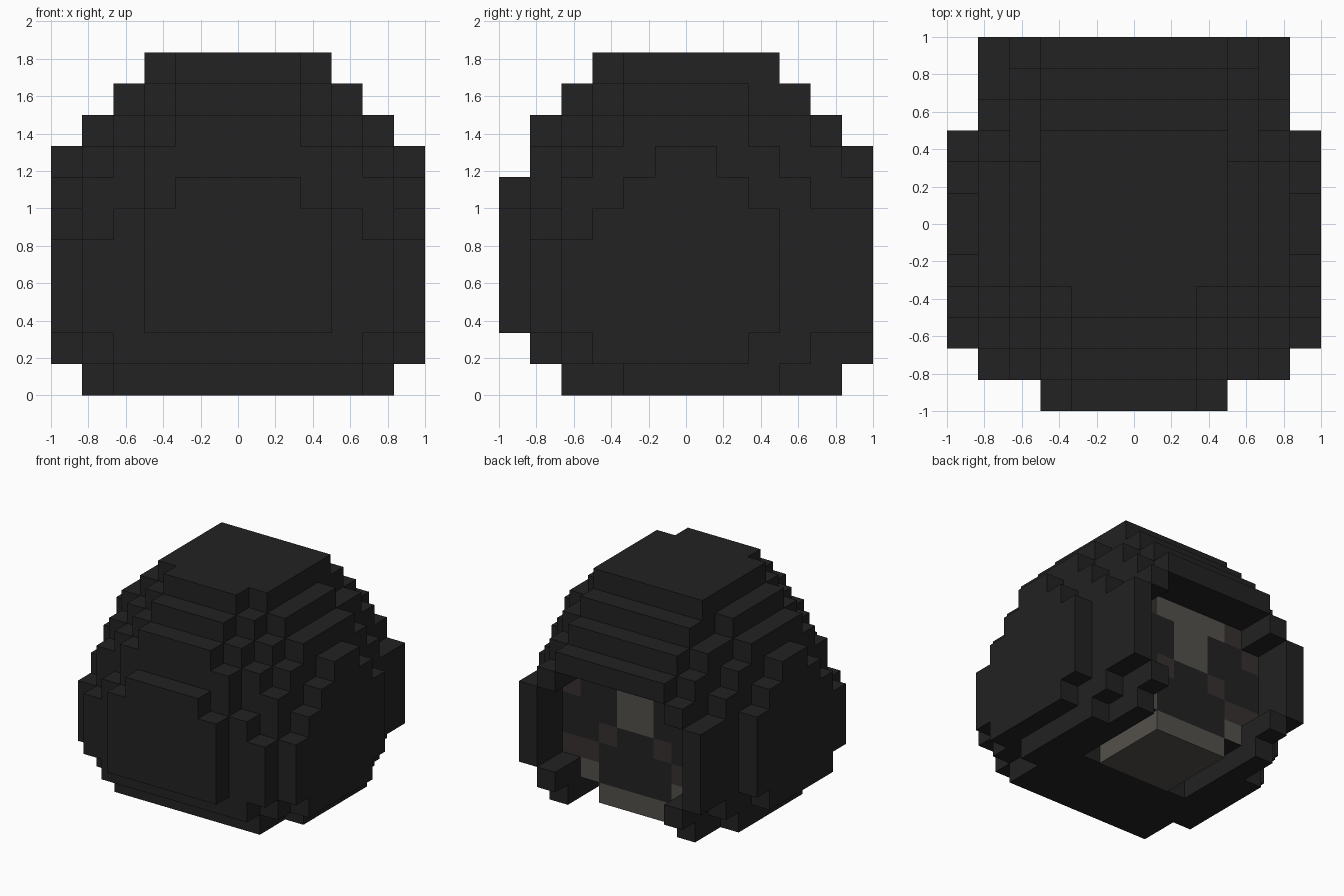
import bpy, bmesh, math
from mathutils import Vector

old = bpy.data.objects.get("Cube")
if old:
    bpy.data.objects.remove(old, do_unlink=True)

U = 1 / 6  # edge of one block


def material(name, rgb):
    m = bpy.data.materials.new(name)
    m.use_nodes = True
    m.diffuse_color = (*rgb, 1)
    bsdf = next(n for n in m.node_tree.nodes if n.type == 'BSDF_PRINCIPLED')
    bsdf.inputs["Base Color"].default_value = (*rgb, 1)
    bsdf.inputs["Roughness"].default_value = 0.9
    return m


CHARCOAL, PALE, BROWN = 0, 1, 2
mats = [material("charcoal", (0.016, 0.016, 0.016)),
        material("pale_grey", (0.088, 0.082, 0.072)),
        material("dark_brown", (0.037, 0.030, 0.028))]


def box(half, y0, y1, z0, z1):
    """Blocks of a box that is symmetric in x."""
    return {(x, y, z) for x in range(-half, half)
            for y in range(y0, y1) for z in range(z0, z1)}


def build(name, cells, solid, paint):
    """Mesh the faces of the blocks that do not touch another block."""
    bm = bmesh.new()
    for c in sorted(cells):
        for axis in range(3):
            for s in (-1, 1):
                n = [0, 0, 0]
                n[axis] = s
                if tuple(a + b for a, b in zip(c, n)) in solid:
                    continue
                u, v = [0, 0, 0], [0, 0, 0]
                u[(axis + 1) % 3] = 0.5
                v[(axis + 2) % 3] = 0.5
                n, u, v = Vector(n), Vector(u), Vector(v)
                mid = Vector(c) + Vector((0.5, 0.5, 0.5)) + n * 0.5
                loop = [mid - u - v, mid + u - v, mid + u + v, mid - u + v]
                if s < 0:
                    loop.reverse()
                f = bm.faces.new([bm.verts.new(p * U) for p in loop])
                f.material_index = paint(c, tuple(n))
    bmesh.ops.remove_doubles(bm, verts=bm.verts, dist=0.001)
    bmesh.ops.dissolve_limit(bm, angle_limit=math.radians(1), verts=bm.verts,
                             edges=bm.edges, delimit={'MATERIAL'})
    me = bpy.data.meshes.new(name)
    bm.to_mesh(me)
    bm.free()
    for m in mats:
        me.materials.append(m)
    ob = bpy.data.objects.new(name, me)
    bpy.context.scene.collection.objects.link(ob)
    return ob


# Shell rows from the ground up: (half width, front y, back y) strips
wall = [(3, -6, 6), (5, -5, 6), (6, -4, 3)]
rows = [
    [(4, -4, 5), (5, -2, 3)],
    [(4, -5, 6), (5, -4, 4), (6, -3, 2)],
    wall, wall, wall,
    [(3, -6, 6), (4, -5, 6), (5, -4, 6), (6, -3, 3)],
    [(2, -6, 6), (3, -5, 6), (4, -4, 6), (5, -4, 4), (6, -2, 2)],
    [(3, -5, 6), (4, -4, 5), (5, -3, 3), (6, -1, 1)],
    [(2, -5, 5), (3, -4, 5), (4, -3, 4), (5, -2, 2)],
    [(2, -4, 4), (3, -3, 4), (4, -2, 2)],
    [(2, -3, 3), (3, -2, 3)],
]
shell = set()
for z, strips in enumerate(rows):
    for half, y0, y1 in strips:
        shell |= box(half, y0, y1, z, z + 1)

# Opening at the back and the hollow underneath
shell -= box(4, 4, 6, 2, 6)
shell -= box(3, 4, 6, 6, 7)
shell -= box(3, 4, 6, 1, 2)
shell -= box(3, 0, 6, 0, 1)

# Head inside the shell, and the jaw below it
head = box(4, 0, 4, 1, 7)
jaw = box(2, 0, 4, 0, 1)
shell -= head | jaw
solid = shell | head | jaw

# Face markings per row: column counted from the middle -> colour
marks = {1: {2: PALE}, 2: {2: BROWN, 3: BROWN}, 3: {1: BROWN},
         4: {0: PALE}, 5: {0: PALE, 3: BROWN},
         6: {0: PALE, 1: PALE, 2: BROWN}}


def face_paint(c, n):
    if n[1] < 0.5:
        return CHARCOAL
    column = c[0] if c[0] >= 0 else -c[0] - 1
    return marks.get(c[2], {}).get(column, CHARCOAL)


build("outer_shell", shell, solid, lambda c, n: CHARCOAL)
build("inner_head", head, solid, face_paint)
build("jaw", jaw, solid, lambda c, n: PALE)
